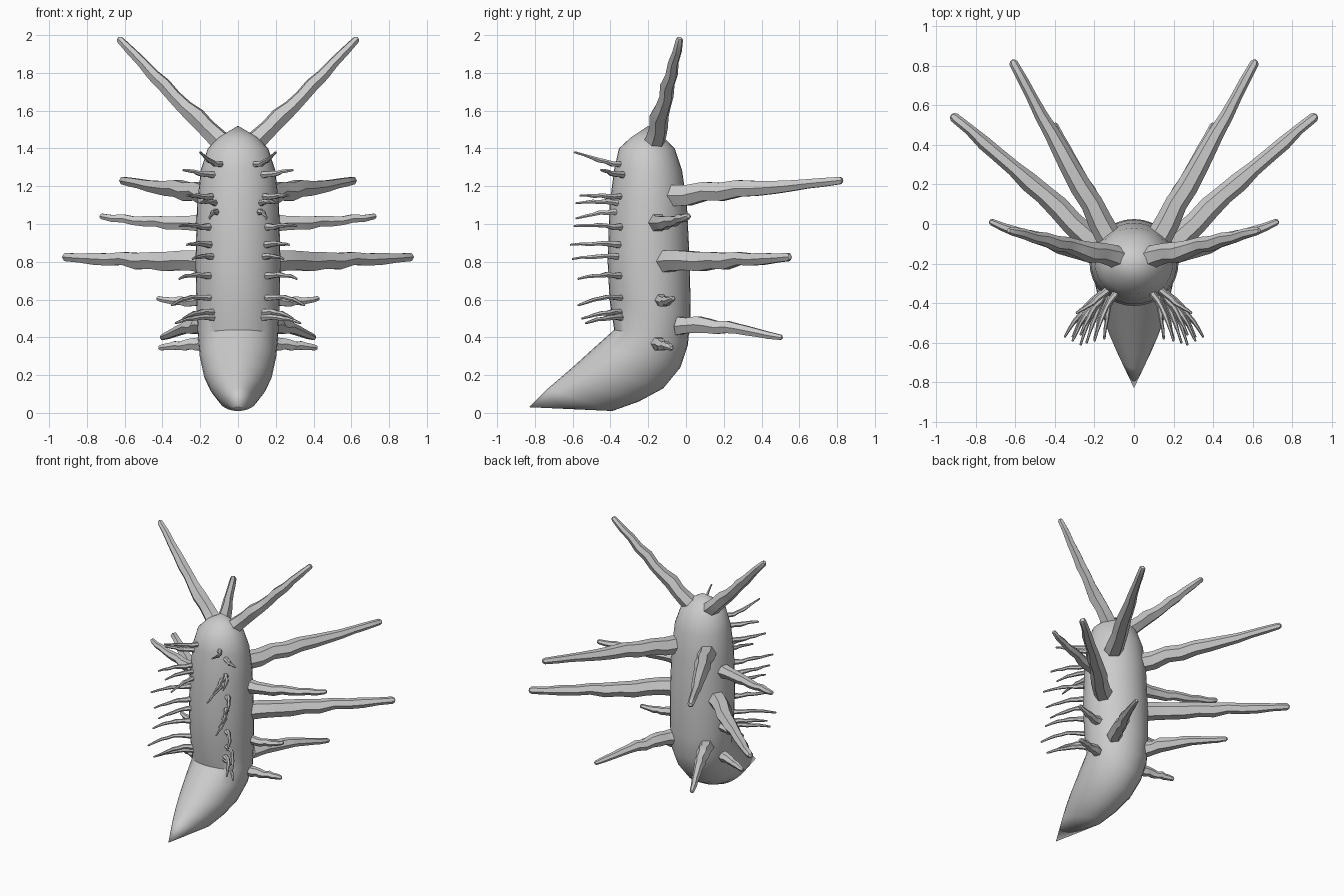
import bpy, bmesh, math, random
from mathutils import Vector

random.seed(4)
cube = bpy.data.objects.get("Cube")
if cube:
    bpy.data.objects.remove(cube, do_unlink=True)

GREY = (0.6, 0.6, 0.6, 1)
mat = bpy.data.materials.new("plain grey")
mat.use_nodes = True
mat.diffuse_color = GREY
mat.node_tree.nodes["Principled BSDF"].inputs["Base Color"].default_value = GREY


def loft(name, start, rings, end, angle):
    """Skin a list of equal rings, closed by a point at both ends."""
    bm = bmesh.new()
    loops = [[bm.verts.new(p) for p in ring] for ring in rings]
    n = len(loops[0])
    for a, b in zip(loops, loops[1:]):
        for i in range(n):
            j = (i + 1) % n
            bm.faces.new((a[i], a[j], b[j], b[i]))
    for point, loop in ((start, loops[0]), (end, loops[-1])):
        tip = bm.verts.new(point)
        for i in range(n):
            bm.faces.new((tip, loop[i], loop[(i + 1) % n]))
    bmesh.ops.recalc_face_normals(bm, faces=bm.faces)
    mesh = bpy.data.meshes.new(name)
    bm.to_mesh(mesh)
    bm.free()
    mesh.materials.append(mat)
    obj = bpy.data.objects.new(name, mesh)
    bpy.context.collection.objects.link(obj)
    bpy.ops.object.select_all(action="DESELECT")
    obj.select_set(True)
    bpy.context.view_layer.objects.active = obj
    bpy.ops.object.shade_smooth_by_angle(angle=math.radians(angle))
    return obj


def spine(name, base, bend, tip, r0, r1, sides=6, steps=10, wobble=0.08):
    """Tapered, slightly crooked spine with a rounded tip, mirrored across x."""
    base, bend, tip = Vector(base), Vector(bend), Vector(tip)
    rings = []
    axis = (tip - base).normalized()
    u = axis.cross(Vector((0, 0, 1))).normalized()
    v = u.cross(axis)
    for k in range(steps + 1):
        t = k / steps
        centre = base * (1 - t) ** 2 + bend * 2 * t * (1 - t) + tip * t * t
        r = r0 + (r1 - r0) * t
        if 0 < k < steps:
            r *= 1 + random.uniform(-wobble, wobble)
            centre += (u * random.uniform(-1, 1) + v * random.uniform(-1, 1)) * r * wobble * 2
        rings.append([centre + r * (u * math.cos(a) + v * math.sin(a))
                      for a in (math.tau * i / sides for i in range(sides))])
    rings.append([tip + axis * r1 * 0.6 + (p - tip) * 0.6 for p in rings[-1]])
    obj = loft(name, base, rings, tip + axis * r1 * 0.8, 35)
    mirror = obj.modifiers.new("mirror", "MIRROR")
    mirror.use_axis[0] = True
    return obj


# Body: each section runs from a front point to a back point (y, z) with a half width
sections = [
    (-.29, 1.46, -.12, 1.46, .10), (-.355, 1.40, -.06, 1.40, .16),
    (-.38, 1.29, -.02, 1.28, .197), (-.405, 1.1, .005, 1.1, .217),
    (-.415, .80, .02, .80, .225), (-.405, .60, .025, .52, .22),
    (-.38, .44, .01, .36, .212), (-.47, .36, -.03, .24, .203),
    (-.58, .26, -.12, .13, .18), (-.66, .19, -.25, .06, .145),
    (-.73, .13, -.39, .01, .10),
]
body_rings = []
for fy, fz, by, bz, w in sections:
    ring = []
    for i in range(32):
        a = math.tau * i / 32
        s = (1 + math.cos(a)) / 2
        ring.append((w * math.sin(a), by + (fy - by) * s, bz + (fz - bz) * s))
    body_rings.append(ring)
loft("body", (0, -.2, 1.52), body_rings, (0, -.83, .03), 40)

# Long back and side spines: base, bend, tip, base radius, tip radius
long_spines = {
    "crown_spine": ((.06, -.18, 1.41), (.33, -.11, 1.66), (.625, -.035, 1.975), .062, .02),
    "upper_back_spine": ((.12, -.08, 1.15), (.37, .37, 1.19), (.61, .815, 1.23), .065, .022),
    "upper_side_spine": ((.14, -.17, 1.01), (.44, -.10, 1.00), (.72, .01, 1.04), .052, .017),
    "middle_back_spine": ((.16, -.12, .80), (.53, .21, .81), (.91, .54, .825), .068, .025),
    "lower_side_spine": ((.14, -.15, .60), (.28, -.12, .58), (.42, -.07, .605), .042, .015),
    "lower_back_spine": ((.14, -.04, .46), (.25, .20, .47), (.40, .50, .40), .055, .016),
    "tail_side_spine": ((.14, -.16, .38), (.28, -.13, .36), (.41, -.08, .345), .045, .016),
}
for name, values in long_spines.items():
    spine(name, *values)

# Thin front feelers: base x and z, tip x, y and z
feelers = [
    (.08, 1.31, .20, -.59, 1.38), (.13, 1.26, .29, -.45, 1.285),
    (.12, 1.14, .27, -.56, 1.15), (.10, 1.11, .20, -.58, 1.11),
    (.10, 1.06, .15, -.58, 1.03), (.13, .98, .31, -.59, .99),
    (.12, .885, .27, -.61, .89), (.11, .825, .24, -.60, .815),
    (.13, .725, .31, -.57, .71), (.13, .61, .35, -.57, .57),
    (.12, .53, .29, -.55, .50), (.11, .50, .33, -.53, .475),
]
for i, (bx, bz, tx, ty, tz) in enumerate(feelers):
    bend = (bx + (tx - bx) * .65, -.42, bz + .015)
    spine(f"feeler_{i + 1}", (bx, -.33, bz), bend, (tx, ty, tz), .02, .006, steps=7, wobble=.15)
